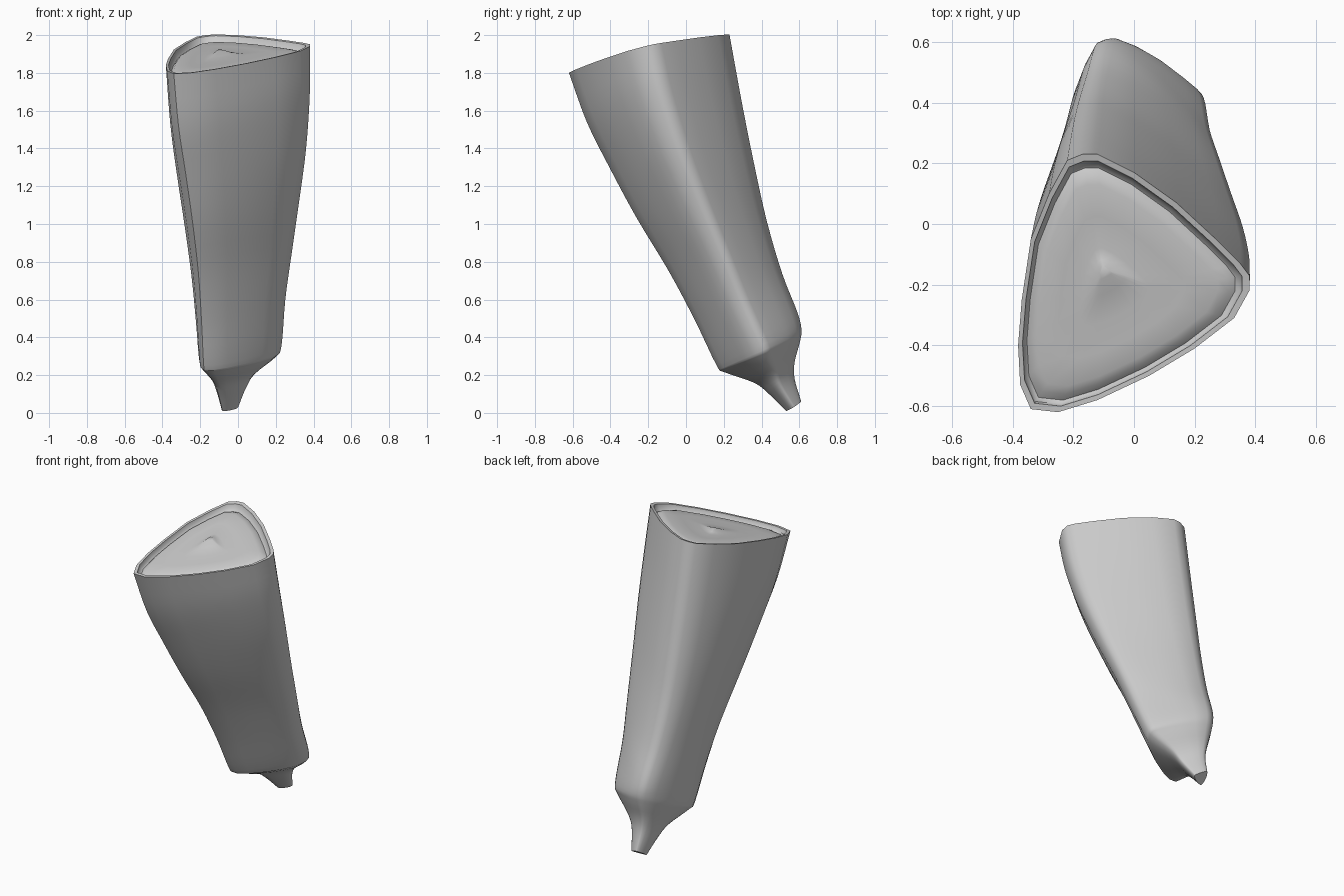
import bpy
import bmesh
from mathutils import Vector

cube = bpy.data.objects.get("Cube")
if cube:
    bpy.data.objects.remove(cube, do_unlink=True)

grey = bpy.data.materials.new("plain grey")
grey.use_nodes = True
grey.diffuse_color = (0.6, 0.6, 0.6, 1)
grey.node_tree.nodes["Principled BSDF"].inputs["Base Color"].default_value = (0.6, 0.6, 0.6, 1)

# Rounded three-sided rim outline, seen from above
outline = [(-.22, .21), (-.17, .23), (-.12, .23), (0, .17), (.14, .07), (.27, -.05),
           (.35, -.13), (.38, -.17), (.38, -.22), (.33, -.31), (.2, -.41), (.05, -.5),
           (-.12, -.58), (-.25, -.62), (-.34, -.61), (-.375, -.53), (-.382, -.4),
           (-.37, -.25), (-.34, -.05), (-.28, .1)]

# Paths of the three corners from the rim down to the tip
back = [(-.17, .23, 2), (-.16, .3, 1.62), (-.15, .37, 1.27), (-.14, .43, 1), (-.12, .51, .73),
        (-.1, .59, .53), (-.09, .61, .44), (-.085, .6, .37), (-.08, .575, .27),
        (-.07, .575, .18), (-.06, .61, .06)]
right = [(.38, -.2, 1.945), (.38, -.14, 1.7), (.36, -.04, 1.4), (.32, .08, 1.1),
         (.28, .2, .82), (.25, .29, .6), (.23, .4, .36), (.2, .42, .3), (.09, .47, .21),
         (.045, .5, .14), (0, .57, .03)]
front = [(-.32, -.62, 1.795), (-.295, -.52, 1.52), (-.26, -.4, 1.28), (-.225, -.26, 1.02),
         (-.195, -.09, .74), (-.18, .05, .48), (-.17, .16, .25), (-.16, .2, .215),
         (-.12, .36, .16), (-.1, .44, .1), (-.08, .53, .01)]


def smooth_path(points, steps=4):
    """Catmull-Rom curve through the points."""
    p = [Vector(q) for q in points]
    p = [2 * p[0] - p[1]] + p + [2 * p[-1] - p[-2]]
    result = []
    for a, b, c, d in zip(p, p[1:], p[2:], p[3:]):
        for i in range(steps):
            t = i / steps
            result.append((2 * b + (c - a) * t + (2 * a - 5 * b + 4 * c - d) * t * t
                           + (3 * b - a - 3 * c + d) * t ** 3) / 2)
    return result + [p[-2]]


# Outline points as weights of the rim corners
B, R, F = (Vector(path[0]) for path in (back, right, front))
u, v = (B - F).xy, (R - F).xy
det = u.cross(v)


def place(point, corners):
    d = Vector(point).to_2d() - F.xy
    wb, wr = d.cross(v) / det, u.cross(d) / det
    b, r, f = corners
    return b * wb + r * wr + f * (1 - wb - wr)


bm = bmesh.new()


def add_ring(points):
    return [bm.verts.new(p) for p in points]


def bridge(a, b):
    n = len(a)
    for i in range(n):
        j = (i + 1) % n
        bm.faces.new((a[i], a[j], b[j], b[i]))


# Tapered body, shoulder and neck
rings = [add_ring([place(p, corners) for p in outline])
         for corners in zip(*(smooth_path(path) for path in (back, right, front)))]
for upper, lower in zip(rings, rings[1:]):
    bridge(upper, lower)
bm.faces.new(rings[-1])

# Thin lip and pillowed top cap: scale, height against the rim plane
rim_centre, peak = Vector((-.12, 0)), Vector((-.1, -.15))
previous = rings[0]
for scale, height in [(.95, -.002), (.935, -.03), (.9, -.04), (.85, -.026), (.78, -.018),
                      (.55, -.016), (.3, -.02), (.14, -.012), (.05, .002)]:
    centre = rim_centre.lerp(peak, min(1, (1 - scale) * 1.5))
    ring = add_ring([place(centre + (Vector(p) - rim_centre) * scale, (B, R, F))
                     + Vector((0, 0, height)) for p in outline])
    bridge(ring, previous)
    previous = ring
bm.faces.new(previous)

bmesh.ops.recalc_face_normals(bm, faces=bm.faces)
mesh = bpy.data.meshes.new("tapered_body")
bm.to_mesh(mesh)
bm.free()
mesh.materials.append(grey)
body = bpy.data.objects.new("tapered_body", mesh)
bpy.context.scene.collection.objects.link(body)

bpy.ops.object.select_all(action='DESELECT')
body.select_set(True)
bpy.context.view_layer.objects.active = body
bpy.ops.object.shade_smooth_by_angle(angle=0.9)
